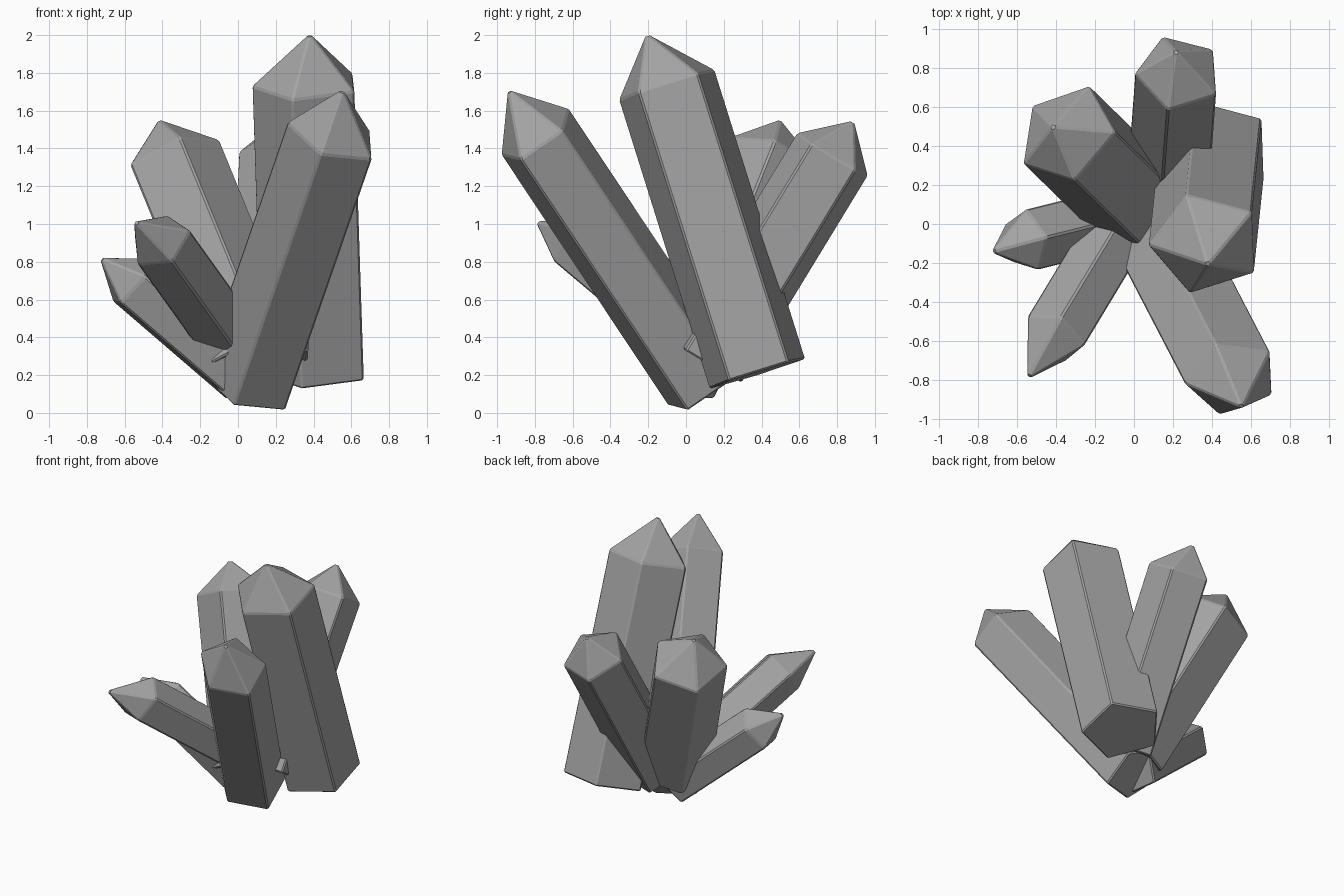
import bpy
import bmesh
import math
from mathutils import Vector

SIDES = 5

cube = bpy.data.objects.get("Cube")
if cube:
    bpy.data.objects.remove(cube, do_unlink=True)

# Single grey stone colour
grey = (0.37, 0.37, 0.37, 1)
stone = bpy.data.materials.new("grey_crystal")
stone.use_nodes = True
stone.diffuse_color = grey
bsdf = next(n for n in stone.node_tree.nodes if n.type == "BSDF_PRINCIPLED")
bsdf.inputs["Base Color"].default_value = grey
bsdf.inputs["Roughness"].default_value = 0.8


def crystal(name, base, shoulder, tip, radius, corner, width=1.0):
    """Five-sided prism from base to shoulder, closed by a pointed tip.
    corner is the direction in which one of the prism's edges lies;
    width stretches the section across that direction."""
    base, shoulder, tip = Vector(base), Vector(shoulder), Vector(tip)
    axis = (shoulder - base).normalized()
    along = Vector(corner)
    along = (along - axis * along.dot(axis)).normalized() * radius
    across = axis.cross(along) * width

    bm = bmesh.new()
    angles = [math.tau * i / SIDES for i in range(SIDES)]
    spokes = [along * math.cos(a) + across * math.sin(a) for a in angles]
    low = [bm.verts.new(base + s) for s in spokes]
    high = [bm.verts.new(shoulder + s) for s in spokes]
    point = bm.verts.new(tip)
    bm.faces.new(low[::-1])
    for i in range(SIDES):
        j = (i + 1) % SIDES
        bm.faces.new((low[i], low[j], high[j], high[i]))
        bm.faces.new((high[i], high[j], point))
    bmesh.ops.recalc_face_normals(bm, faces=bm.faces)

    mesh = bpy.data.meshes.new(name)
    bm.to_mesh(mesh)
    bm.free()
    mesh.materials.append(stone)
    obj = bpy.data.objects.new(name, mesh)
    bpy.context.collection.objects.link(obj)

    # Narrow worn edges
    bevel = obj.modifiers.new("worn_edges", "BEVEL")
    bevel.width = 0.009
    bevel.segments = 1
    bevel.limit_method = "ANGLE"
    bevel.angle_limit = math.radians(15)


# Large crystals
crystal("tall_crystal", (0.42, 0.38, 0.21), (0.37, -0.10, 1.74),
        (0.38, -0.21, 2.01), 0.298, (-0.29, -0.01, 0), 0.94)
crystal("front_crystal", (0.045, 0.095, 0.14), (0.505, -0.79, 1.47),
        (0.555, -0.945, 1.715), 0.225, (-0.06, -0.17, -0.09), 1.15)
crystal("back_right_crystal", (0.085, 0.045, 0.295), (-0.345, 0.465, 1.345),
        (-0.42, 0.50, 1.555), 0.264, (-0.18, 0.145, -0.137), 1.05)

# Smaller crystals
crystal("back_crystal", (0.18, 0.11, 0.27), (0.23, 0.777, 1.365),
        (0.215, 0.89, 1.55), 0.232, (-0.085, 0.19, -0.11), 0.98)
crystal("front_right_crystal", (0.01, 0.12, 0.32), (-0.41, -0.576, 0.906),
        (-0.55, -0.80, 1.015), 0.174, (-0.13, -0.044, -0.116))
crystal("right_crystal", (0.045, 0.065, 0.174), (-0.555, -0.085, 0.69),
        (-0.735, -0.145, 0.825), 0.168, (0.65, 0.10, 0.75))
